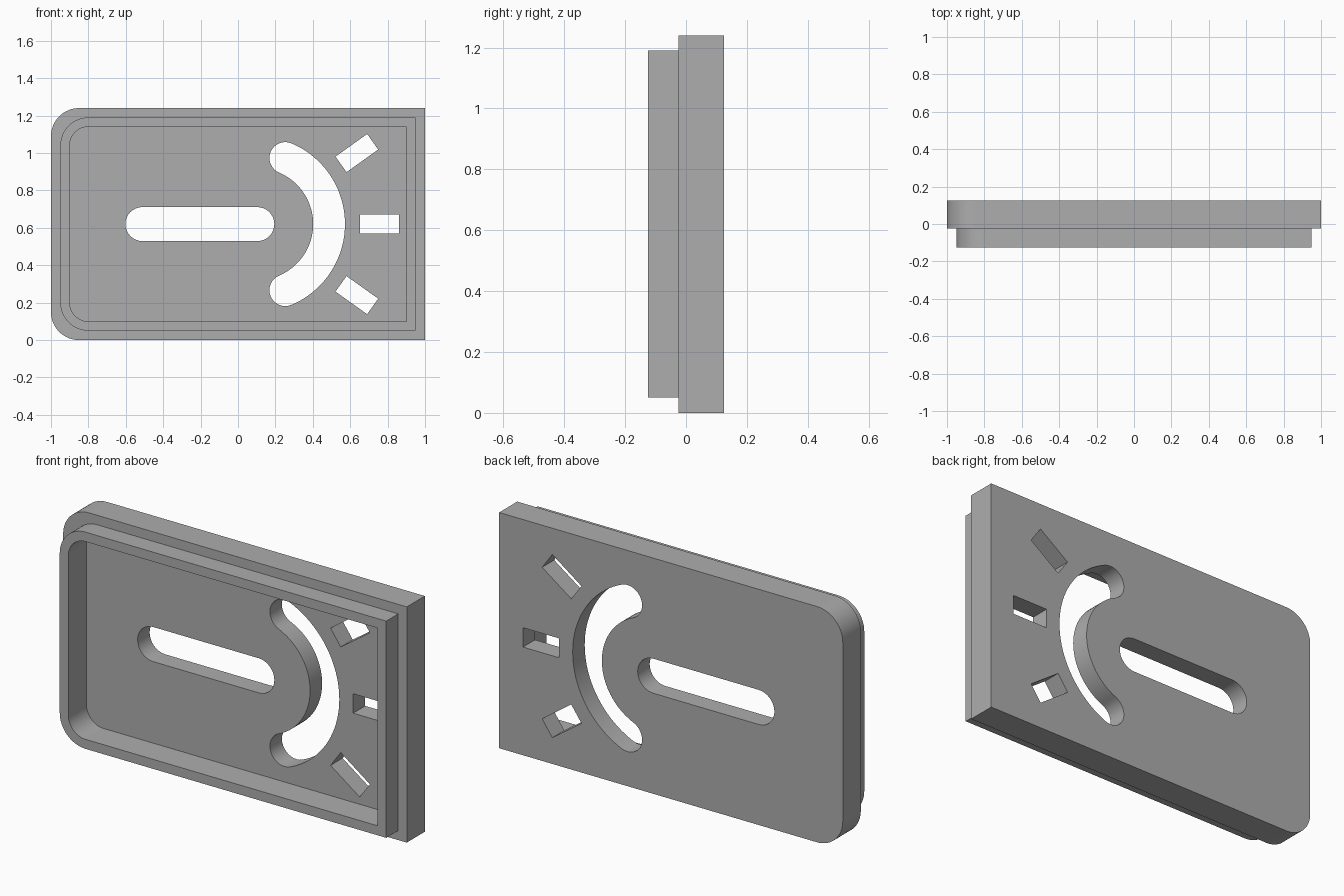
import bpy, bmesh
from math import cos, sin, pi, radians
from mathutils import Vector, Matrix

default = bpy.data.objects.get("Cube")
if default:
    bpy.data.objects.remove(default, do_unlink=True)

WIDTH, HEIGHT = 2.0, 1.24
MID = HEIGHT / 2
BACK, STEP, FRONT, FLOOR = 0.125, -0.025, -0.125, 0.025
PIVOT = Vector((0.103, MID))      # shared centre of the arc slot and windows

grey = bpy.data.materials.new("plain grey")
grey.use_nodes = True
grey.diffuse_color = (0.42, 0.42, 0.42, 1)
grey.node_tree.nodes["Principled BSDF"].inputs["Base Color"].default_value = grey.diffuse_color


def arc(centre, radius, start, end, steps=16):
    """Points along an arc in the x-z plane, angles in degrees."""
    angles = [radians(start + (end - start) * i / steps) for i in range(steps + 1)]
    return [Vector((centre[0] + radius * cos(a), centre[1] + radius * sin(a))) for a in angles]


def prism(name, outline, y0, y1):
    """Extrude an x-z outline from y0 to y1."""
    bm = bmesh.new()
    face = bm.faces.new([bm.verts.new((p.x, y0, p.y)) for p in outline])
    side = bmesh.ops.extrude_face_region(bm, geom=[face])["geom"]
    verts = [g for g in side if isinstance(g, bmesh.types.BMVert)]
    bmesh.ops.translate(bm, verts=verts, vec=(0, y1 - y0, 0))
    bmesh.ops.recalc_face_normals(bm, faces=bm.faces)
    mesh = bpy.data.meshes.new(name)
    bm.to_mesh(mesh)
    bm.free()
    mesh.materials.append(grey)
    obj = bpy.data.objects.new(name, mesh)
    bpy.context.collection.objects.link(obj)
    return obj


def card(inset, radius):
    """Rectangle with both corners on the -x side rounded."""
    x, lo, hi = WIDTH / 2 - inset, inset, HEIGHT - inset
    return ([Vector((x, lo)), Vector((x, hi))]
            + arc((radius - x, hi - radius), radius, 90, 180)
            + arc((radius - x, lo + radius), radius, 180, 270))


def combine(target, tool, operation):
    """Apply a boolean and discard the helper."""
    tool.hide_render = True
    mod = target.modifiers.new(operation, "BOOLEAN")
    mod.operation, mod.object, mod.solver = operation, tool, "EXACT"
    bpy.context.view_layer.objects.active = target
    bpy.ops.object.modifier_apply(modifier=mod.name)
    bpy.data.objects.remove(tool, do_unlink=True)


# Back plate with a raised lip on its front
plate = prism("slotted_plate", card(0, 0.15), STEP, BACK)
combine(plate, prism("lip", card(0.05, 0.15), FRONT, STEP + 0.02), "UNION")
combine(plate, prism("recess", card(0.1, 0.1), FRONT - 0.1, FLOOR), "DIFFERENCE")

# Straight slot with round ends
r = 0.091
straight = arc((PIVOT.x, MID), r, -90, 90) + arc((-0.511, MID), r, 90, 270)

# Curved slot with round ends
R, r, sweep = 0.384, 0.085, 67
ends = [PIVOT + R * Vector((cos(radians(a)), sin(radians(a)))) for a in (sweep, -sweep)]
curved = (arc(PIVOT, R + r, -sweep, sweep, 40)
          + arc(ends[0], r, sweep, sweep + 180)[1:-1]
          + arc(PIVOT, R - r, sweep, -sweep, 40)
          + arc(ends[1], r, 180 - sweep, 360 - sweep)[1:-1])

# Three rectangular windows fanned around the pivot
windows = []
for angle in (-35.5, 0, 35.5):
    turn = Matrix.Rotation(radians(angle), 2)
    corners = [Vector((0.654 + sx * 0.104, sz * 0.051))
               for sx, sz in ((-1, -1), (1, -1), (1, 1), (-1, 1))]
    windows.append([PIVOT + turn @ c for c in corners])

for outline in [straight, curved] + windows:
    combine(plate, prism("hole", outline, FLOOR - 0.1, BACK + 0.1), "DIFFERENCE")

# Smooth the rounded walls, keep the edges crisp
bpy.ops.object.select_all(action="DESELECT")
plate.select_set(True)
bpy.context.view_layer.objects.active = plate
bpy.ops.object.shade_smooth_by_angle(angle=radians(30))
